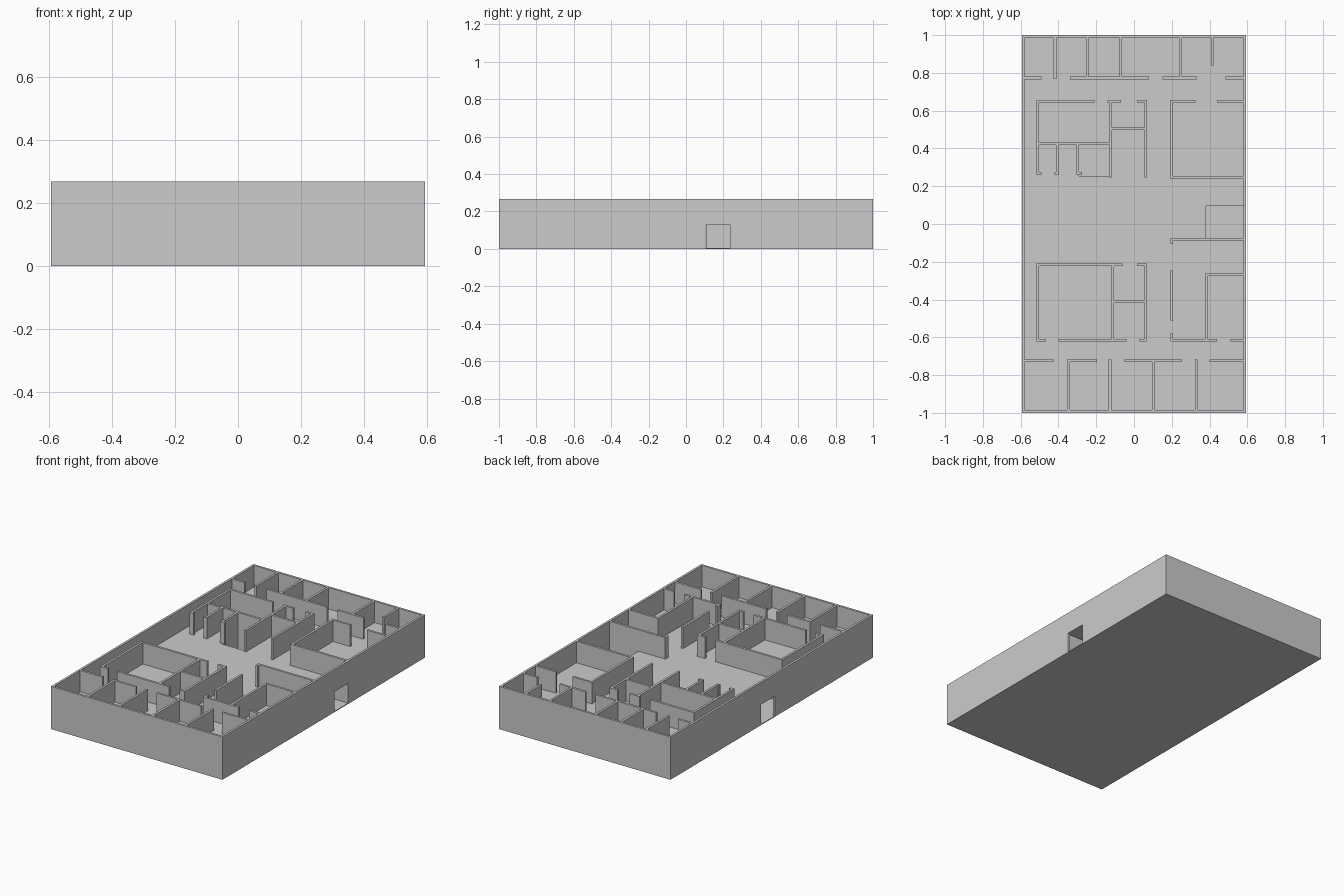
import bpy, bmesh

if "Cube" in bpy.data.objects:
    bpy.data.objects.remove(bpy.data.objects["Cube"])

W, L, H, SLAB, T = 0.593, 1.0, 0.1335, 0.005, 0.014


def boxes(name, items):
    """One object made of axis-aligned boxes (x0, x1, y0, y1, z0, z1)."""
    bm = bmesh.new()
    for x0, x1, y0, y1, z0, z1 in items:
        vs = bmesh.ops.create_cube(bm, size=1)["verts"]
        for v in vs:
            v.co.x = x1 if v.co.x > 0 else x0
            v.co.y = y1 if v.co.y > 0 else y0
            v.co.z = z1 if v.co.z > 0 else z0
    me = bpy.data.meshes.new(name)
    bm.to_mesh(me)
    bm.free()
    ob = bpy.data.objects.new(name, me)
    bpy.context.collection.objects.link(ob)
    return ob


# Walls running along x: centre y -> spans in x
along_x = {
    0.773: [(-0.59, -0.49), (-0.34, 0.08), (0.15, 0.33), (0.485, 0.585)],
    0.65: [(-0.517, -0.21), (-0.14, -0.07), (0.015, 0.068), (0.19, 0.325), (0.44, 0.585)],
    0.505: [(-0.12, 0.06)],
    0.425: [(-0.51, -0.124)],
    0.267: [(-0.517, -0.49), (-0.42, -0.398), (-0.305, -0.275)],
    0.248: [(0.19, 0.585)],
    -0.08: [(0.195, 0.585)],
    -0.215: [(-0.517, -0.06), (0.015, 0.068)],
    -0.268: [(0.375, 0.585)],
    -0.41: [(-0.113, 0.06)],
    -0.615: [(-0.517, -0.465), (-0.40, -0.04), (0.03, 0.067), (0.195, 0.44), (0.51, 0.585)],
    -0.724: [(-0.59, -0.425), (-0.355, -0.195), (-0.05, 0.255), (0.40, 0.585)],
}
# Walls running along y: centre x -> spans in y
along_y = {
    -0.51: [(0.26, 0.65), (-0.62, -0.21)],
    -0.405: [(0.26, 0.425)],
    -0.298: [(0.26, 0.425)],
    -0.124: [(0.245, 0.65)],
    -0.113: [(-0.615, -0.215)],
    0.062: [(0.245, 0.65), (-0.615, -0.21)],
    0.20: [(0.245, 0.65), (-0.105, -0.075), (-0.51, -0.245), (-0.62, -0.58)],
    0.383: [(-0.615, -0.268)],
    0.415: [(0.84, 0.99)],
}
for x in (-0.418, -0.247, -0.07, 0.248):       # back row of rooms
    along_y[x] = [(0.768, 0.99)]
for x in (-0.347, -0.127, 0.102, 0.33):        # front row of rooms
    along_y[x] = [(-0.99, -0.718)]


def partitions(name, z0, z1):
    h = T / 2
    items = [(a, b, y - h, y + h, z0, z1) for y, s in along_x.items() for a, b in s]
    items += [(x - h, x + h, a, b, z0, z1) for x, s in along_y.items() for a, b in s]
    return boxes(name, items)


def shell(name, z0, z1, left_door=None, right_door=None):
    items = [(-W, W, -L, -L + T, z0, z1), (-W, W, L - T, L, z0, z1)]
    for x0, door in ((-W, left_door), (W - T, right_door)):
        spans = [(-L + T, door[0]), (door[1], L - T)] if door else [(-L + T, L - T)]
        items += [(x0, x0 + T, a, b, z0, z1) for a, b in spans]
    return boxes(name, items)


# Ground storey with an entrance on each long side
boxes("ground_floor_slab", [(-W, W, -L, L, 0, SLAB)])
shell("lower_outer_walls", SLAB, H - SLAB, (-0.03, 0.108), (0.105, 0.238))
partitions("lower_partitions", SLAB, H - SLAB)

# Upper slab with stair and lift openings
slab = boxes("upper_floor_slab", [(-W, W, -L, L, H - SLAB, H)])
cutter = boxes("stair_opening_cutter", [(0.38, 0.579, -0.073, 0.095, 0.1, 0.16),
                                        (-0.291, -0.131, 0.255, 0.418, 0.1, 0.16)])
cutter.hide_render = True
cutter.hide_viewport = False
mod = slab.modifiers.new("openings", "BOOLEAN")
mod.operation, mod.solver, mod.object = "DIFFERENCE", "EXACT", cutter
bpy.context.view_layer.objects.active = slab
bpy.ops.object.modifier_apply(modifier=mod.name)
bpy.data.objects.remove(cutter)

# Upper storey, open at the top
shell("upper_outer_walls", H, 2 * H)
partitions("upper_partitions", H, 2 * H)
